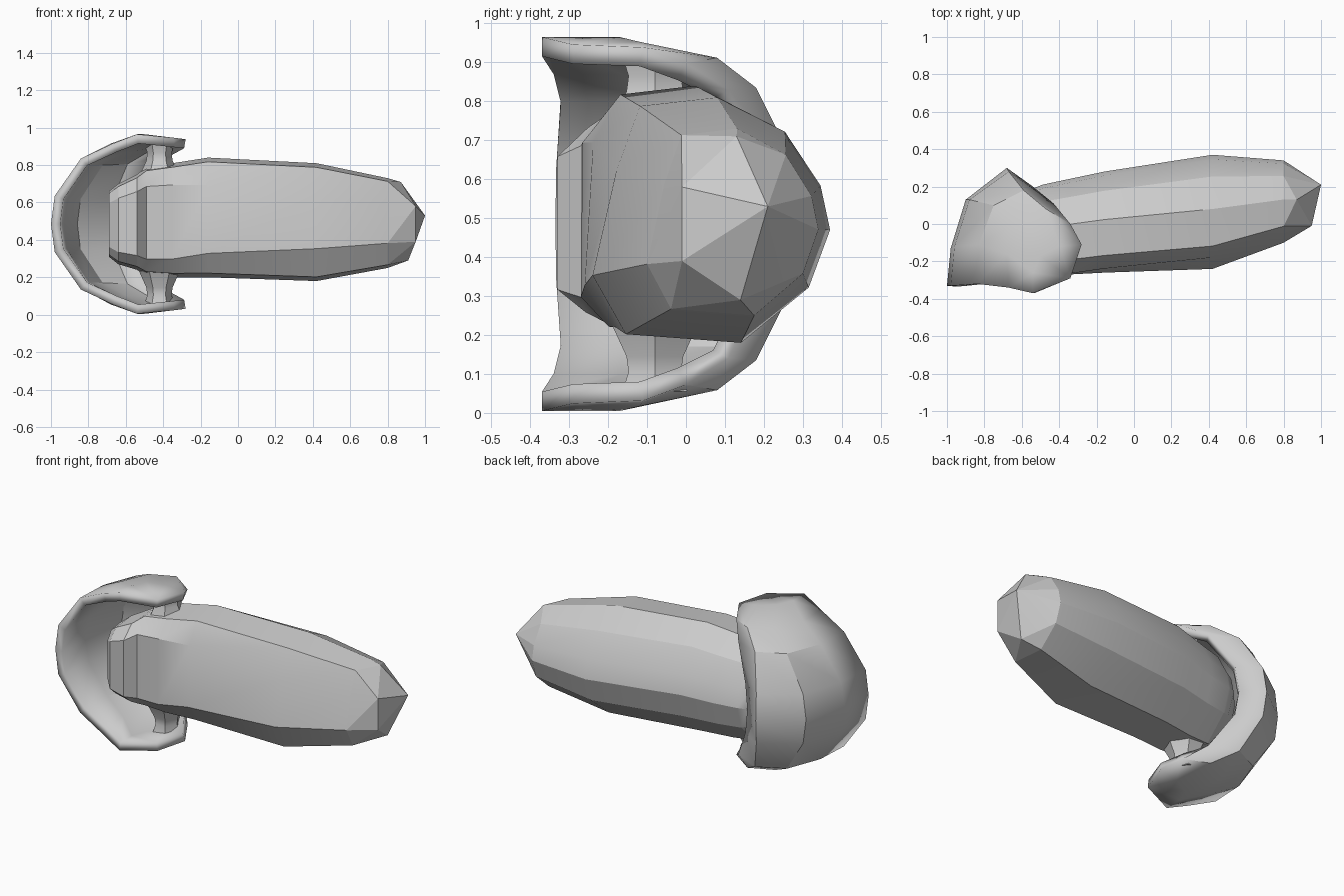
import bpy, bmesh, math

cube = bpy.data.objects.get("Cube")
if cube:
    bpy.data.objects.remove(cube, do_unlink=True)

grey = bpy.data.materials.new("plain_grey")
grey.use_nodes = True
COLOR = (0.6, 0.6, 0.6, 1)
grey.diffuse_color = COLOR
grey.node_tree.nodes["Principled BSDF"].inputs["Base Color"].default_value = COLOR


def finish(name, bm, angle=25):
    bmesh.ops.recalc_face_normals(bm, faces=bm.faces)
    mesh = bpy.data.meshes.new(name)
    bm.to_mesh(mesh)
    bm.free()
    obj = bpy.data.objects.new(name, mesh)
    bpy.context.collection.objects.link(obj)
    mesh.materials.append(grey)
    bpy.ops.object.select_all(action='DESELECT')
    bpy.context.view_layer.objects.active = obj
    obj.select_set(True)
    bpy.ops.object.shade_smooth_by_angle(angle=math.radians(angle))
    return obj


def bridge(bm, a, b, closed):
    n = len(a)
    for i in range(n if closed else n - 1):
        j = (i + 1) % n
        bm.faces.new((a[i], a[j], b[j], b[i]))


def section(x, y0, y1, z0, z1):
    """Faceted outline whose upper front slopes back more towards the tip."""
    k = min(1, max(0, (x + .4) / .6))
    outline = [(-1 + .2 * k, .64 - .24 * k), (-.7 + .1 * k, .93), (.05, 1),
               (.62, .72), (.92, .28), (1, -.08), (.82, -.55), (.25, -1),
               (-.72, -.93), (-1, -.7 + .25 * k)]
    return [(x, (y0 + y1) / 2 + u * (y1 - y0) / 2,
             (z0 + z1) / 2 + v * (z1 - z0) / 2) for u, v in outline]


# Arm: x, y min, y max, z min, z max of each section
STATIONS = [(-.69, -.27, -.03, .31, .66), (-.64, -.32, .08, .27, .7),
            (-.54, -.33, .19, .24, .75), (-.49, -.27, .21, .21, .79),
            (-.35, -.27, .24, .2, .81), (-.16, -.26, .28, .2, .84),
            (.42, -.24, .37, .18, .81), (.8, -.1, .34, .25, .73)]
bm = bmesh.new()
rings = [[bm.verts.new(p) for p in section(*s)] for s in STATIONS]
for a, b in zip(rings, rings[1:]):
    bridge(bm, a, b, True)
bm.faces.new(rings[0])
bm.faces.new(rings[-1])
finish("arm", bm)

# Arm tip: angular nose spanning the last section and a skewed end facet
NOSE = [(.95, -.01, .58), (.95, -.01, .39), (.91, .14, .29),
        (1, .21, .53), (.87, .13, .71)]
bm = bmesh.new()
for p in section(*STATIONS[-1]) + NOSE:
    bm.verts.new(p)
bmesh.ops.convex_hull(bm, input=bm.verts)
finish("arm_tip", bm, 15)

# Socket: rows of a cupped shell, mirrored about its middle height
MID = .485
ROWS = [(0, [(-1, -.33), (-.98, -.13), (-.9, .13), (-.68, .3), (-.56, .21)]),
        (.15, [(-.98, -.33), (-.96, -.12), (-.88, .13), (-.67, .28), (-.54, .2)]),
        (.35, [(-.84, -.32), (-.83, -.11), (-.75, .1), (-.59, .18), (-.43, .11)]),
        (.43, [(-.67, -.34), (-.68, -.16), (-.61, .01), (-.47, .08), (-.34, 0)]),
        (.48, [(-.54, -.37), (-.54, -.26), (-.5, -.17), (-.4, -.12), (-.28, -.11)])]
LEVELS = [(-h, p) for h, p in ROWS[:0:-1]] + ROWS


def droop(x, h):
    """Lips close in slightly towards their free end."""
    return MID + h * (1 - .25 * max(0, x + .5))


bm = bmesh.new()
rows = [[bm.verts.new((x, y, droop(x, h))) for x, y in pts] for h, pts in LEVELS]
for a, b in zip(rows, rows[1:]):
    bridge(bm, a, b, False)
# Flap ends close the top and bottom lips
for row, s in ((rows[0], -1), (rows[-1], 1)):
    lip = bm.verts.new((-.34, -.29, droop(-.34, s * .48)))
    for a, b in zip(row, row[1:]):
        bm.faces.new((a, b, lip))
socket = finish("socket_shell", bm, 30)
# Orient outward: the farthest left face must look left
side = min(socket.data.polygons, key=lambda p: p.center.x)
if side.normal.x > 0:
    socket.data.flip_normals()
shell = socket.modifiers.new("thickness", 'SOLIDIFY')
shell.thickness = .05
shell.offset = -1

# Pivots between the arm and the socket lips
for name, s in (("upper_pivot", 1), ("lower_pivot", -1)):
    bm = bmesh.new()
    ends = []
    for h, r in ((.25, .11), (.34, .07), (.38, .065), (.43, .08)):
        ends.append([bm.verts.new((-.42 + r * math.cos(k * math.tau / 6),
                                   -.08 + 1.2 * r * math.sin(k * math.tau / 6),
                                   MID + s * h)) for k in range(6)])
    for a, b in zip(ends, ends[1:]):
        bridge(bm, a, b, True)
    bm.faces.new(ends[0])
    bm.faces.new(ends[-1])
    finish(name, bm)
